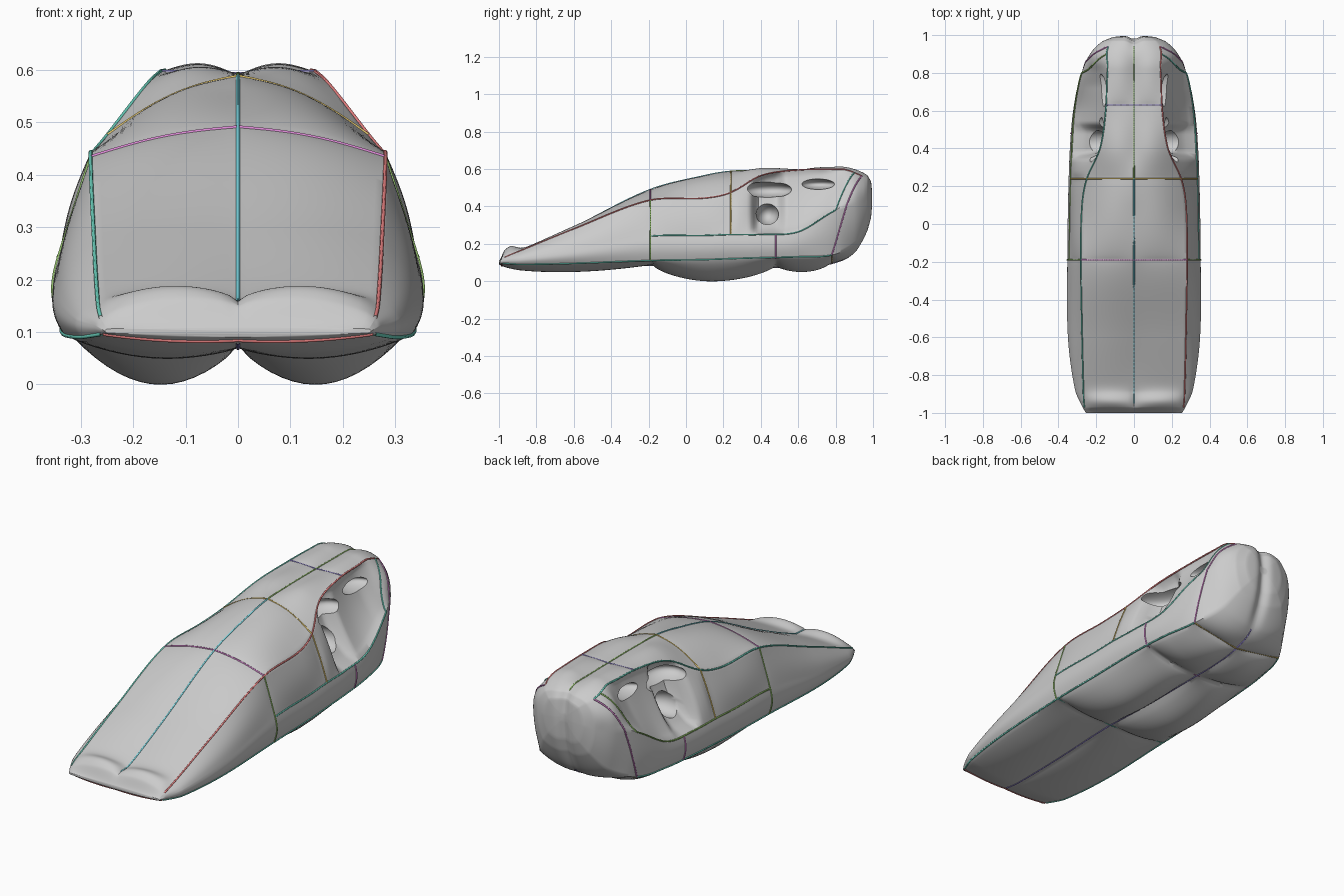
import bpy, math

if "Cube" in bpy.data.objects:
    bpy.data.objects.remove(bpy.data.objects["Cube"])

# Body stations: y, lower seam x/z, belt x/z, roof edge x/z, top centre z, bottom centre z
ST = [
    (-1.00, .250, .098, .255, .102, .250, .106, .108, .090),
    (-0.97, .265, .095, .272, .112, .262, .128, .150, .080),
    (-0.88, .300, .090, .310, .125, .268, .165, .165, .070),
    (-0.60, .332, .095, .345, .170, .275, .280, .290, .072),
    (-0.20, .336, .110, .343, .240, .281, .432, .487, .085),
    (0.10, .333, .115, .338, .245, .275, .445, .565, .075),
    (0.24, .330, .120, .335, .250, .250, .475, .588, .075),
    (0.40, .325, .125, .329, .250, .180, .565, .592, .075),
    (0.60, .308, .130, .315, .265, .150, .595, .593, .075),
    (0.78, .268, .140, .283, .370, .142, .598, .590, .095),
    (0.90, .200, .200, .232, .430, .130, .598, .586, .155),
    (0.97, .135, .295, .160, .440, .110, .568, .562, .270),
    (0.99, .085, .350, .110, .445, .080, .535, .535, .335),
    (1.00, .015, .435, .018, .450, .012, .460, .465, .430),
]


def slope(i, c):
    a, b = ST[max(i - 1, 0)], ST[min(i + 1, len(ST) - 1)]
    return (b[c] - a[c]) / (b[0] - a[0])


def station(y):
    i = max(j for j in range(len(ST) - 1) if ST[j][0] <= y + 1e-9 or j == 0)
    a, b = ST[i], ST[i + 1]
    h = b[0] - a[0]
    t = min(max((y - a[0]) / h, 0), 1)
    if y > .97:     # plain blend over the tight rear curve
        return [a[c] * (1 - t) + b[c] * t for c in range(1, 9)]
    return [(2*t**3 - 3*t*t + 1) * a[c] + (t**3 - 2*t*t + t) * h * slope(i, c)
            + (3*t*t - 2*t**3) * b[c] + (t**3 - t*t) * h * slope(i + 1, c)
            for c in range(1, 9)]


def smooth(a, b, v):
    t = min(max((v - a) / (b - a), 0), 1)
    return t * t * (3 - 2 * t)


def gauss(v, w):
    return math.exp(-(v / w) ** 2)


def puff(y, a, b, p=.55):
    return max(math.sin(math.pi * (y - a) / (b - a)), 0) ** p if a < y < b else 0


def surf(y, k, side=1):
    """Half skin: k 0-1 bottom, 1-2 lower side, 2-3 upper side, 3-4 top."""
    xl, zl, xb, zb, xr, zr, zt, z0 = station(y)
    s = min(int(k), 3)
    t = k - s
    w = max(math.sin(math.pi * t), 0)
    p = [(0, z0), (xl, zl), (xb, zb), (xr, zr), (0, zt)]
    x = p[s][0] * (1 - t) + p[s + 1][0] * t
    z = p[s][1] * (1 - t) + p[s + 1][1] * t
    if s == 0:
        z -= w**.8 * (.033 * puff(y, -1, -.18) + .095 * puff(y, -.18, .48)
                      + .05 * puff(y, .48, .78) + .02 * puff(y, .78, 1))
    elif s == 1:
        x += .014 * w * puff(y, -1, 1)
    elif s == 2:
        x += .012 * w * puff(y, -.98, -.19) + .010 * w * puff(y, -.19, .24)
        x += .014 * w * smooth(.22, .28, y) * (1 - smooth(.3, .38, y))
        x += .03 * w * smooth(.8, .92, y) * (1 - smooth(.95, 1, y))
        # open cockpit dent, shallower behind the pillar
        dent = .095 * smooth(.34, .39, y) * (1 - smooth(.48, .54, y))
        dent += .035 * smooth(.48, .54, y) * (1 - smooth(.72, .86, y))
        x -= dent * w**.5
    else:
        z += w * (.010 * puff(y, -1, -.19) + .010 * gauss(y + .19, .2)
                  + .020 * smooth(-.19, .1, y) * (1 - smooth(.3, .6, y))
                  + .016 * puff(y, -.19, .24) + .010 * puff(y, .24, .63)
                  + .018 * puff(y, .63, 1))
        z += .032 * w**.6 * gauss(y + .94, .05) * smooth(-1, -.97, y)
    # round section over the rear lobes
    r = .5 * smooth(.82, .96, y)
    a = math.pi * (k / 4 - .5)
    ex = xb * 1.02 * abs(math.cos(a)) ** .8
    ez = (z0 + zt) / 2 + (zt - z0) * .52 * math.copysign(abs(math.sin(a)) ** .8, a)
    x, z = x + (ex - x) * r, z + (ez - z) * r
    # centre seam notch between the two lobes
    yy = y - .022 * gauss(x, .03) * smooth(.85, 1, y)
    return (side * x, yy, z)


# Inflated body skin
N, K = 220, 64
verts, faces = [], []
ring = [(4 * i / K, 1) for i in range(K + 1)] + [(4 * i / K, -1) for i in range(K - 1, 0, -1)]
R = len(ring)
for j in range(N + 1):
    s = 2 * j / N - 1
    y = .1 * s + .9 * math.sin(s * math.pi / 2)
    verts += [surf(y, k, sd) for k, sd in ring]
for j in range(N):
    for i in range(R):
        n = (i + 1) % R
        faces.append((j*R + i, j*R + n, (j + 1)*R + n, (j + 1)*R + i))
faces += [tuple(range(R))[::-1], tuple(N*R + i for i in range(R))]
me = bpy.data.meshes.new("body")
me.from_pydata(verts, [], faces)
body = bpy.data.objects.new("body", me)
bpy.context.collection.objects.link(body)
bpy.context.view_layer.objects.active = body
body.select_set(True)
bpy.ops.object.mode_set(mode='EDIT')
bpy.ops.mesh.select_all(action='SELECT')
bpy.ops.mesh.normals_make_consistent(inside=False)
bpy.ops.object.mode_set(mode='OBJECT')

# Deep pockets in the side openings
POCKETS = [((.18, .44, .49), (.11, .125, .045)),
           ((.19, .705, .52), (.10, .090, .030)),
           ((.20, .435, .36), (.11, .060, .060))]
for loc, rad in POCKETS:
    for sd in (1, -1):
        bpy.ops.mesh.primitive_uv_sphere_add(segments=32, ring_count=18, radius=1,
                                             location=(sd * loc[0], loc[1], loc[2]))
        cut = bpy.context.object
        cut.name = "pocket_cutter"
        cut.scale = rad
        cut.hide_render = True
        m = body.modifiers.new("pocket", 'BOOLEAN')
        m.operation, m.solver, m.object = 'DIFFERENCE', 'EXACT', cut
        bpy.context.view_layer.objects.active = body
        bpy.ops.object.modifier_apply(modifier=m.name)
        bpy.data.objects.remove(cut)
bpy.ops.object.select_all(action='DESELECT')
body.select_set(True)
bpy.context.view_layer.objects.active = body
bpy.ops.object.shade_smooth_by_angle(angle=math.radians(45))

# Thin coloured seams lying on the skin
COL = {"red": (.8, .22, .22), "teal": (.15, .65, .52), "cyan": (.2, .68, .75),
       "green": (.3, .55, .15), "purple": (.3, .25, .65), "magenta": (.7, .25, .65),
       "orange": (.75, .55, .15)}
mats = {}
for n, c in COL.items():
    mats[n] = bpy.data.materials.new(n)
    mats[n].diffuse_color = (*c, 1)


def seam(name, pts, col):
    cu = bpy.data.curves.new(name, 'CURVE')
    cu.dimensions = '3D'
    cu.bevel_depth, cu.bevel_resolution = .004, 1
    sp = cu.splines.new('POLY')
    sp.points.add(len(pts) - 1)
    for q, p in zip(sp.points, pts):
        q.co = (*p, 1)
    cu.materials.append(mats[col])
    bpy.context.collection.objects.link(bpy.data.objects.new(name, cu))


def along(name, k, a, b, col, sd=1):
    seam(name, [surf(a + (b - a) * i / 60, k, sd) for i in range(61)], col)


def across(name, y, a, b, col, sd=1):
    seam(name, [surf(y, a + (b - a) * i / 30, sd) for i in range(31)], col)


along("hood_centre_seam", 4, -.95, .24, "cyan")
along("roof_centre_seam", 4, .24, .96, "green")
along("bottom_centre_seam", 0, -.97, .9, "purple")
for sd in (1, -1):
    along("lower_seam", 1, -.98, .78, "teal", sd)
    along("roof_edge_seam", 3, -.97, .94, "red" if sd > 0 else "teal", sd)
    along("belt_seam", 2, -.19, .80, "teal" if sd > 0 else "green", sd)
    seam("belt_rear_seam", [surf(.8 + .1 * i / 20, 2 + i / 20, sd) for i in range(21)],
         "teal" if sd > 0 else "green")
    across("windscreen_seam", -.19, 3, 4, "magenta", sd)
    across("front_door_seam", -.19, 1, 3, "green", sd)
    across("roof_front_seam", .24, 3, 4, "orange", sd)
    across("door_rear_seam", .24, 2, 3, "orange", sd)
    across("roof_rear_seam", .63, 3, 4, "purple", sd)
    across("sill_seam", .48, 1, 2, "magenta", sd)
    across("bottom_front_seam", -.18, 0, 1, "teal", sd)
    across("bottom_mid_seam", .48, 0, 1, "magenta", sd)
    across("bottom_rear_seam", .78, 0, 1, "orange", sd)
    across("nose_seam", -.985, 0, 1, "red", sd)
    seam("rear_corner_seam", [surf(.78 + .16 * i / 30, 1 + i / 15, sd) for i in range(31)], "magenta")

for m in bpy.data.materials:
    if m.users and not m.is_grease_pencil:
        m.use_nodes = True
        m.node_tree.nodes["Principled BSDF"].inputs["Base Color"].default_value = m.diffuse_color
